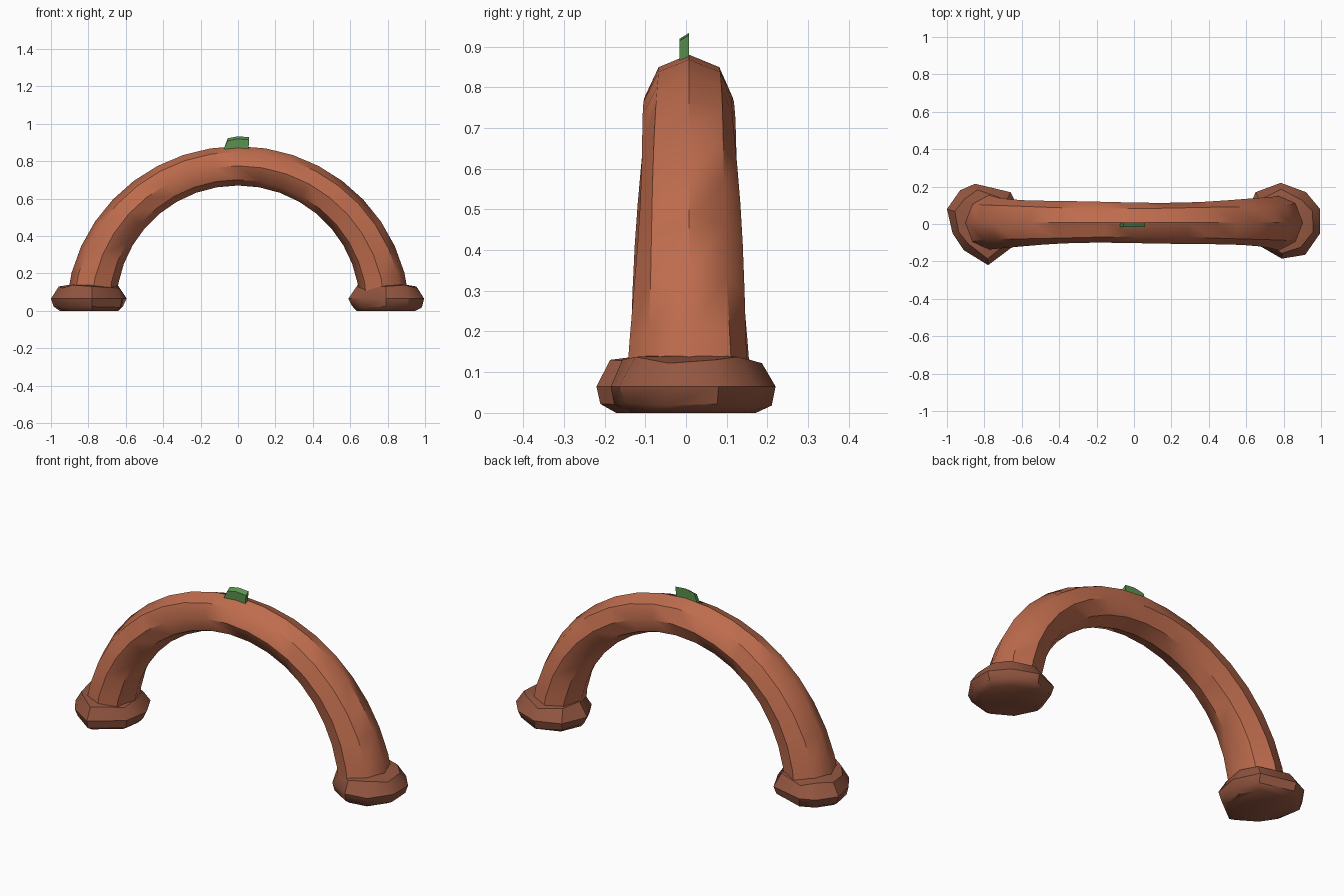
import bpy, bmesh, math
from math import sin, cos, pi

cube = bpy.data.objects.get("Cube")
if cube:
    bpy.data.objects.remove(cube, do_unlink=True)


def material(name, rgb):
    m = bpy.data.materials.new(name)
    m.use_nodes = True
    m.diffuse_color = (*rgb, 1)
    m.node_tree.nodes["Principled BSDF"].inputs["Base Color"].default_value = (*rgb, 1)
    return m


clay = material("terracotta", (0.515, 0.150, 0.075))
brown = material("dark_brown", (0.30, 0.095, 0.053))
green = material("leaf_green", (0.105, 0.285, 0.075))


def loft(name, rings, mat, angle):
    """Skin a list of closed rings, cap both ends and shade by angle."""
    bm = bmesh.new()
    loops = [[bm.verts.new(p) for p in ring] for ring in rings]
    n = len(loops[0])
    for a, b in zip(loops, loops[1:]):
        for i in range(n):
            j = (i + 1) % n
            bm.faces.new((a[i], a[j], b[j], b[i]))
    bm.faces.new(loops[0])
    bm.faces.new(loops[-1])
    bmesh.ops.recalc_face_normals(bm, faces=bm.faces)
    mesh = bpy.data.meshes.new(name)
    bm.to_mesh(mesh)
    bm.free()
    mesh.materials.append(mat)
    ob = bpy.data.objects.new(name, mesh)
    bpy.context.collection.objects.link(ob)
    bpy.ops.object.select_all(action="DESELECT")
    ob.select_set(True)
    bpy.context.view_layer.objects.active = ob
    if angle:
        bpy.ops.object.shade_smooth_by_angle(angle=math.radians(angle))
    return ob


# Arch: eight-sided section swept along a half ellipse, thicker at the feet
rings = []
steps = 18
for k in range(steps + 1):
    t = 0.06 + (pi - 0.12) * k / steps
    slim = 1 - sin(t)
    ring = []
    for i in range(8):
        a = i * pi / 4
        wobble = 1 + 0.03 * sin(2.3 * i + 5 * t)
        radial = (0.105 + 0.03 * slim) * cos(a)
        side = (0.108 + 0.045 * slim) * sin(a) * wobble
        ring.append(((0.785 + radial) * cos(t),
                     side + 0.007,
                     (0.775 + radial) * sin(t)))
    rings.append(ring)
loft("arch", rings, clay, 42)

# Feet: rough stones, widest a little above the ground
left_outline = [(.995, .08), (.92, .17), (.785, .22), (.65, .17), (.59, .03),
                (.66, -.11), (.79, -.185), (.915, -.165), (.995, -.05)]
right_outline = [(-1, .08), (-.93, .18), (-.85, .215), (-.66, .17), (-.595, .04),
                 (-.62, -.10), (-.78, -.22), (-.91, -.14), (-.97, -.05)]


def foot(name, outline, cx):
    def ring(scale, z, rough):
        return [(cx + (x - cx) * scale * (1 + rough * sin(2.7 * i)),
                 y * scale * (1 + rough * cos(3.1 * i)),
                 z + 0.15 * rough * sin(2.1 * i)) for i, (x, y) in enumerate(outline)]
    return loft(name, [ring(.78, 0, 0), ring(.93, .022, .03), ring(1, .065, 0),
                       ring(.8, .13, .06), ring(.5, .14, 0)], brown, 38)


foot("left_foot", left_outline, 0.79)
foot("right_foot", right_outline, -0.79)

# Leaf: thin upright sprout with a slanted top
leaf = [(-.076, .865), (-.055, .922), (0, .933), (.06, .928), (.056, .865)]
front = [(x, -.016, z - (.014 if z > .9 else 0)) for x, z in leaf]
back = [(x, .007, z) for x, z in leaf]
loft("leaf", [front, back], green, 0)
